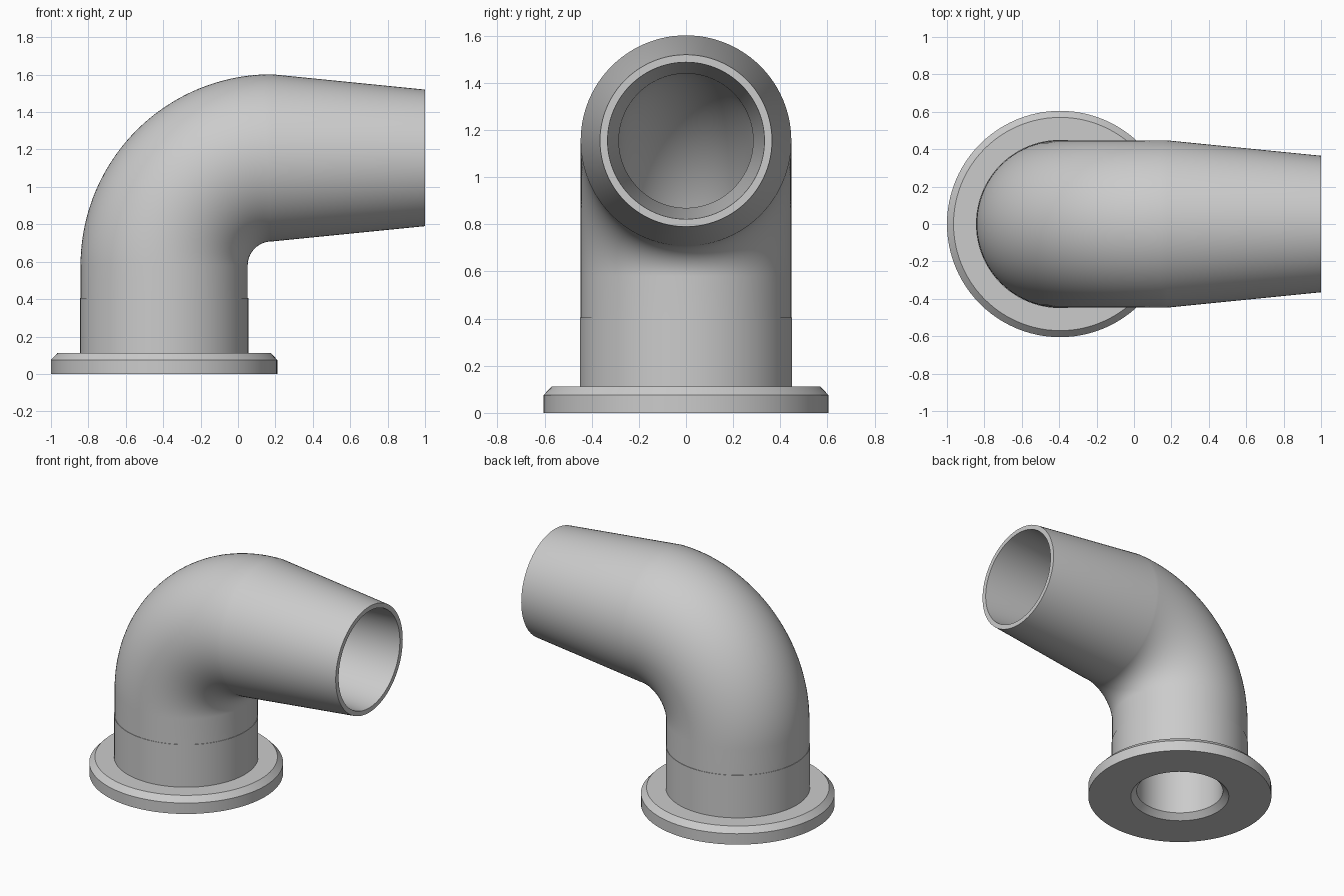
import bpy, bmesh, math
from mathutils import Vector

if "Cube" in bpy.data.objects:
    bpy.data.objects.remove(bpy.data.objects["Cube"], do_unlink=True)

SEGMENTS = 96
AXIS_X = -0.395      # upright axis of the pipe
BEND = 0.575         # centreline radius of the bend
MOUTH_Z = 1.155      # height of the outlet axis
JOINT_Z = 0.405      # where the elbow meets the flange collar
OUTER, BORE = 0.447, 0.285

grey = bpy.data.materials.new("plain_grey")
grey.use_nodes = True
colour = (0.6, 0.6, 0.6, 1)
grey.diffuse_color = colour
grey.node_tree.nodes["Principled BSDF"].inputs["Base Color"].default_value = colour


def skin(name, stations):
    """Skin circular rings given as (centre x, centre z, tilt, radius)."""
    bm = bmesh.new()
    rings = []
    for x, z, tilt, radius in stations:
        side = Vector((math.cos(tilt), 0, -math.sin(tilt)))
        ring = []
        for i in range(SEGMENTS):
            a = math.tau * i / SEGMENTS
            ring.append(bm.verts.new(Vector((x, 0, z)) + side * radius * math.cos(a)
                                     + Vector((0, radius * math.sin(a), 0))))
        rings.append(ring)
    for low, high in zip(rings, rings[1:]):
        for i in range(SEGMENTS):
            j = (i + 1) % SEGMENTS
            bm.faces.new((low[i], low[j], high[j], high[i]))
    mesh = bpy.data.meshes.new(name)
    bm.to_mesh(mesh)
    bm.free()
    mesh.materials.append(grey)
    obj = bpy.data.objects.new(name, mesh)
    bpy.context.collection.objects.link(obj)
    bpy.ops.object.select_all(action='DESELECT')
    obj.select_set(True)
    bpy.context.view_layer.objects.active = obj
    bpy.ops.object.shade_smooth_by_angle(angle=math.radians(20))
    return obj


def pipe_wall(radius, mouth_radius, steps=40):
    """Stations along the upright, the quarter bend and the tapered outlet."""
    wall = [(AXIS_X, JOINT_Z, 0, radius)]
    for i in range(steps + 1):
        t = math.pi / 2 * i / steps
        wall.append((AXIS_X + BEND * (1 - math.cos(t)),
                     MOUTH_Z - BEND * (1 - math.sin(t)), t, radius))
    wall.append((1, MOUTH_Z, math.pi / 2, mouth_radius))
    return wall


# Flange with chamfered rim, chamfered bore and upright collar
flange_profile = [(BORE, JOINT_Z), (BORE, 0.038), (0.324, 0), (0.605, 0),
                  (0.605, 0.075), (0.57, 0.112), (0.45, 0.112),
                  (0.45, JOINT_Z), (OUTER, JOINT_Z)]
skin("mounting_flange", [(AXIS_X, z, 0, r) for r, z in flange_profile])

# Hollow elbow: outside wall out to the mouth, then the bore back again
skin("elbow_pipe", pipe_wall(OUTER, 0.365) + pipe_wall(BORE, 0.333)[::-1])
